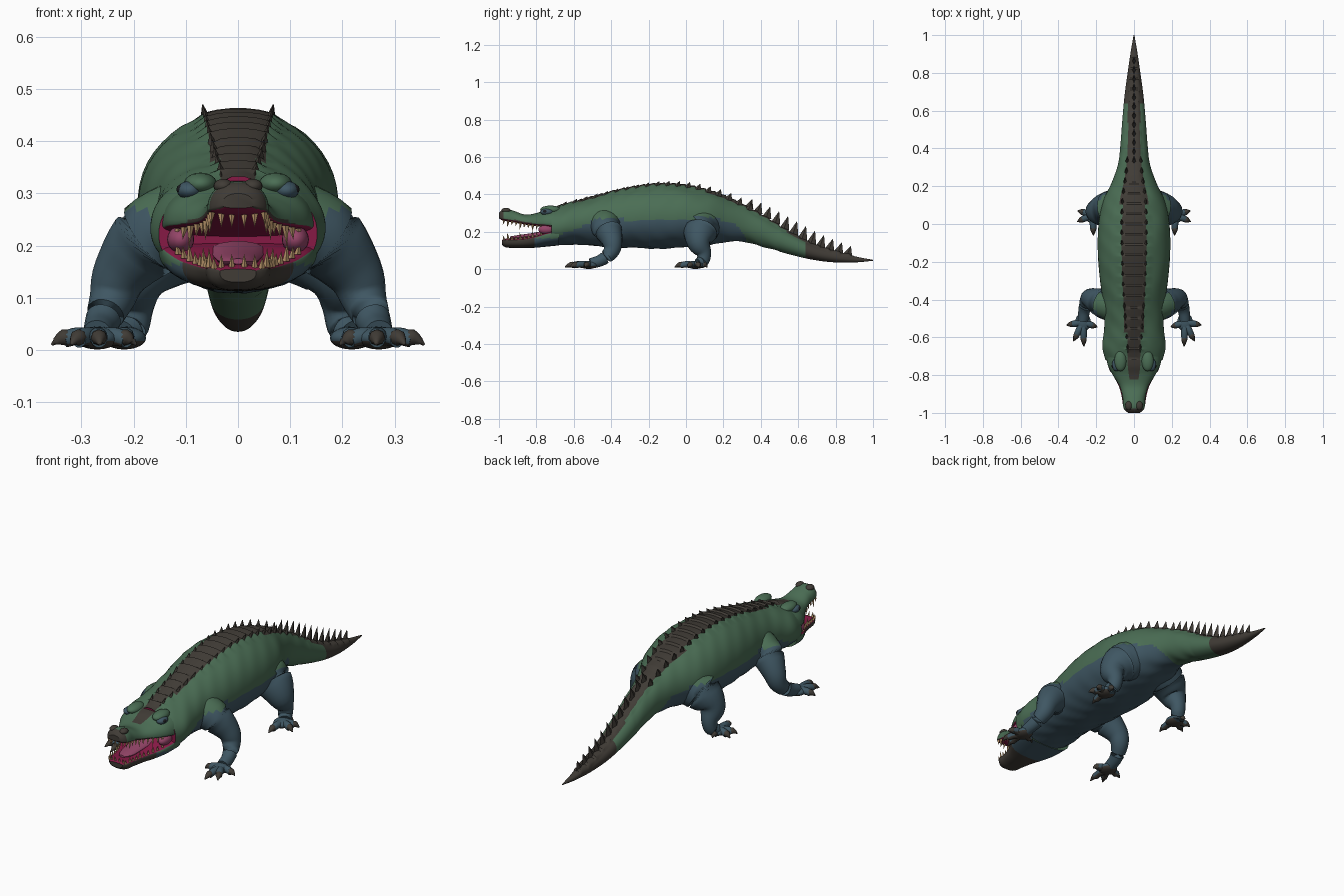
import bpy, bmesh, math
from mathutils import Vector

if "Cube" in bpy.data.objects:
    bpy.data.objects.remove(bpy.data.objects["Cube"], do_unlink=True)


def material(name, rgb):
    m = bpy.data.materials.new(name)
    m.use_nodes = True
    m.diffuse_color = (*rgb, 1)
    bsdf = m.node_tree.nodes["Principled BSDF"]
    bsdf.inputs["Base Color"].default_value = (*rgb, 1)
    bsdf.inputs["Roughness"].default_value = 0.8
    return m


MATS = [material("green_skin", (.07, .155, .09)), material("slate_skin", (.05, .095, .125)),
        material("dark_scute", (.052, .045, .037)), material("mouth_red", (.24, .01, .06)),
        material("tongue_pink", (.3, .06, .14)), material("tooth_tan", (.5, .31, .15)),
        material("eye_black", (.012, .012, .015))]
GREEN, SLATE, DARK, MOUTH, PINK, TOOTH, EYE = range(7)


def smooth_keys(keys, t):
    """Smooth interpolation through rows whose first entry is the position."""
    t = min(max(t, keys[0][0]), keys[-1][0])
    i = max(k for k in range(len(keys) - 1) if keys[k][0] <= t)
    a, b = keys[i], keys[i + 1]
    p, n = keys[max(i - 1, 0)], keys[min(i + 2, len(keys) - 1)]
    h = b[0] - a[0]
    s = (t - a[0]) / h
    out = []
    for c in range(1, len(a)):
        ma = (b[c] - p[c]) / (b[0] - p[0]) * h
        mb = (n[c] - a[c]) / (n[0] - a[0]) * h
        out.append(a[c] * (1 + 2 * s) * (1 - s) ** 2 + ma * s * (1 - s) ** 2
                   + b[c] * s * s * (3 - 2 * s) + mb * s * s * (s - 1))
    return out


def finish(name, bm, rule, angle=35):
    bmesh.ops.recalc_face_normals(bm, faces=bm.faces)
    bm.normal_update()
    for f in bm.faces:
        f.material_index = rule(f.calc_center_median(), f.normal)
    mesh = bpy.data.meshes.new(name)
    bm.to_mesh(mesh)
    bm.free()
    for m in MATS:
        mesh.materials.append(m)
    ob = bpy.data.objects.new(name, mesh)
    bpy.context.collection.objects.link(ob)
    bpy.ops.object.select_all(action='DESELECT')
    ob.select_set(True)
    bpy.context.view_layer.objects.active = ob
    bpy.ops.object.shade_smooth_by_angle(angle=math.radians(angle))
    return ob


def bridge(bm, rings):
    rings = [[bm.verts.new(p) for p in r] for r in rings]
    n = len(rings[0])
    for a, b in zip(rings, rings[1:]):
        for i in range(n):
            bm.faces.new((a[i], a[(i + 1) % n], b[(i + 1) % n], b[i]))
    bm.faces.new(rings[0])
    bm.faces.new(rings[-1])


def loft(name, keys, mid, power, count, rule, bump=None, sides=48):
    """Skin of rounded sections along y; rows are y, half width, bottom, top."""
    rings = []
    for k in range(count + 1):
        y = keys[0][0] + (keys[-1][0] - keys[0][0]) * k / count
        w, lo, hi = smooth_keys(keys, y)
        zc, ring = lo + mid * (hi - lo), []
        for i in range(sides):
            a = math.tau * (i + .5) / sides
            c, s = math.cos(a), math.sin(a)
            x = w * math.copysign(abs(c) ** (2 / power), c)
            z = zc + (hi - zc if s > 0 else zc - lo) * math.copysign(abs(s) ** (2 / power), s)
            ring.append(Vector((x, y, z + (bump(x, y, s) if bump else 0))))
        rings.append(ring)
    bm = bmesh.new()
    bridge(bm, rings)
    return finish(name, bm, rule)


def tube(bm, path, steps=14, sides=14, flat=1):
    """Round limb through rows x, y, z, radius."""
    keys = [(i, *p) for i, p in enumerate(path)]
    pts = [smooth_keys(keys, (len(path) - 1) * k / steps) for k in range(steps + 1)]
    rings = []
    for k, p in enumerate(pts):
        d = Vector(pts[min(k + 1, steps)][:3]) - Vector(pts[max(k - 1, 0)][:3])
        u = d.cross(Vector((.3, 1, .05)) if abs(d.normalized().z) > .6 else Vector((0, 0, 1))).normalized()
        v = d.cross(u).normalized() * flat
        rings.append([Vector(p[:3]) + p[3] * (u * math.cos(t) + v * math.sin(t))
                      for t in (math.tau * i / sides for i in range(sides))])
    bridge(bm, rings)


def ball(name, loc, size, rule):
    bm = bmesh.new()
    bmesh.ops.create_uvsphere(bm, u_segments=20, v_segments=12, radius=1)
    for v in bm.verts:
        v.co = Vector(loc) + Vector(v.co[i] * size[i] for i in range(3))
    return finish(name, bm, rule if callable(rule) else lambda c, n: rule, 60)


def spike(bm, base, tip, along, across):
    """Four-sided pointed blade."""
    b, t = Vector(base), Vector(tip)
    ring = [bm.verts.new(b + Vector(o)) for o in
            ((0, -along, 0), (across, 0, 0), (0, along, 0), (-across, 0, 0))]
    top = bm.verts.new(t)
    bm.faces.new(ring)
    for i in range(4):
        bm.faces.new((ring[i], ring[(i + 1) % 4], top))


# Colour zones shared by trunk and limbs
STRIP = [(-.84, .015), (-.72, .03), (-.5, .05), (-.25, .065), (.1, .068), (.3, .042), (.62, .03)]
WATERLINE = [(-.72, .17), (-.6, .21), (-.45, .27), (-.2, .255), (0, .27), (.18, .265), (.3, .2), (.37, 0)]


def strip(y):
    return smooth_keys(STRIP, y)[0]


def skin(c, n):
    if c.y > .64 or (n.z > .2 and c.y > -.82 and abs(c.x) < strip(c.y)):
        return DARK
    return SLATE if c.z < smooth_keys(WATERLINE, c.y)[0] else GREEN


def trunk_rule(c, n):
    return MOUTH if n.y < -.95 and c.y < -.71 else skin(c, n)


def scutes(x, y, s):
    if s > 0 and abs(x) < strip(y) and y < .9:
        return .009 * ((y / .055) % 1)
    return .003 * math.sin(y * 42 + x * 9) * math.sin(x * 50 + y * 17) * (y < .5)


# Trunk and tail
BODY = [(-.72, .152, .125, .325), (-.65, .168, .13, .345), (-.55, .158, .13, .372), (-.45, .16, .12, .4),
        (-.3, .18, .115, .435), (-.15, .192, .11, .455), (0, .188, .118, .447), (.12, .165, .13, .42),
        (.22, .118, .145, .385), (.32, .084, .145, .335), (.42, .072, .118, .28), (.55, .062, .08, .2),
        (.68, .05, .05, .133), (.8, .034, .036, .095), (.92, .016, .037, .065), (1, .002, .045, .05)]
loft("trunk_and_tail", BODY, .48, 2.1, 190, trunk_rule, scutes)

# Jaws
UPPER = [(-1, .03, .272, .3), (-.985, .05, .262, .317), (-.96, .058, .256, .323), (-.92, .06, .25, .312),
         (-.86, .076, .238, .292), (-.8, .112, .23, .3), (-.75, .138, .223, .318), (-.68, .15, .21, .33)]
LOWER = [(-.985, .035, .13, .155), (-.965, .056, .117, .163), (-.92, .064, .114, .163), (-.86, .08, .113, .168),
         (-.8, .112, .115, .18), (-.75, .138, .12, .198), (-.68, .152, .127, .212)]


def upper_rule(c, n):
    if n.z < -.7:
        return MOUTH
    if c.y < -.975 or (c.y < -.8 and c.z < smooth_keys(UPPER, c.y)[1] + .014):
        return DARK
    return DARK if n.z > .3 and -.82 < c.y and abs(c.x) < strip(c.y) else GREEN


def lower_rule(c, n):
    if n.z > .7:
        return MOUTH
    return DARK if c.y < -.81 else SLATE if c.z < .165 else GREEN


loft("upper_jaw", UPPER, .2, 2.3, 40, upper_rule)
loft("lower_jaw", LOWER, .8, 2.6, 40, lower_rule)
bm = bmesh.new()
tube(bm, [(0, -.74, .19, .055), (0, -.82, .178, .045), (0, -.9, .17, .035), (0, -.94, .17, .015)], flat=.35)
finish("tongue", bm, lambda c, n: PINK)

# Teeth along both jaw rims
bm = bmesh.new()
for keys, row, sign in ((UPPER, 1, -1), (LOWER, 2, 1)):
    for i in range(10):
        y = -.972 + .022 * i
        k = smooth_keys(keys, y)
        size = .024 + .014 * (i % 3 == 1)
        for side in (-1, 1):
            x = side * k[0] * .9
            z = k[row] - sign * .006
            spike(bm, (x, y, z), (x * 1.03, y - .005, z + sign * size), .008, .007)
    for x in (-.032, -.012, .012, .032):
        z = smooth_keys(keys, -.975)[row] - sign * .004
        spike(bm, (x, -.972, z), (x, -.98, z + sign * .028), .006, .007)
finish("teeth", bm, lambda c, n: TOOTH, 20)

# Eyes, brows, nostrils and cheek lining
for side, word in ((-1, "right"), (1, "left")):
    ball(f"{word}_brow", (side * .072, -.725, .318), (.032, .055, .022), GREEN)
    ball(f"{word}_eye_socket", (side * .093, -.745, .306), (.024, .034, .018), SLATE)
    ball(f"{word}_eye", (side * .106, -.752, .308), (.012, .015, .01), EYE)
    ball(f"{word}_nostril", (side * .028, -.962, .314), (.019, .024, .014), DARK)
    ball(f"{word}_cheek_lining", (side * .11, -.745, .212), (.026, .045, .026), PINK)

# Back crest: paired rows over the trunk, one row down the tail
bm = bmesh.new()


def crest(x, y, height, along):
    w, lo, hi = smooth_keys(BODY, y)
    zc = (lo + hi) / 2
    z = zc + (hi - zc) * math.sqrt(max(0, 1 - (x / w) ** 2))
    spike(bm, (x, y, z - .008), (x * 1.12, y + along * .8, z + height), along, .011)


for i in range(19):
    y = -.66 + .055 * i
    for side in (-1, 1):
        crest(side * strip(y) * .88, y, .022 + .02 * max(0, y + .3), .027)
for i in range(12):
    y = .33 + .048 * i
    crest(0, y, .045 + .025 * math.sin(math.pi * i / 11), .03)
finish("back_crest", bm, lambda c, n: DARK, 20)

# Legs and clawed feet
FRONT = [(.09, -.44, .25, .085), (.165, -.42, .215, .078), (.222, -.395, .15, .056),
         (.243, -.4, .095, .043), (.262, -.45, .05, .032), (.27, -.51, .03, .028)]
HIND = [(.08, .09, .24, .1), (.15, .075, .2, .092), (.195, .07, .14, .065),
        (.2, .095, .085, .04), (.205, .09, .045, .034), (.22, .065, .03, .028)]
FRONT_TOES = [(.195, -.545), (.265, -.648), (.32, -.62), (.357, -.535)]
HIND_TOES = [(.215, -.06), (.3, .012), (.298, .07), (.23, .115)]


def foot_rule(c, n):
    return DARK if n.z < -.5 else SLATE


for pair, leg, palm, toes in (("front", FRONT, (.27, -.52), FRONT_TOES), ("hind", HIND, (.218, .05), HIND_TOES)):
    for side, word in ((-1, "right"), (1, "left")):
        bm = bmesh.new()
        tube(bm, [(side * x, y, z, r) for x, y, z, r in leg], 24, 20)
        finish(f"{word}_{pair}_leg", bm, skin, 60)
        px, py = palm
        ball(f"{word}_{pair}_palm", (side * px, py, .023), (.042, .048, .022), foot_rule)
        bm, claws = bmesh.new(), bmesh.new()
        for tx, ty in toes:
            def at(t, z, r):
                return side * (px + (tx - px) * t), py + (ty - py) * t, z, r
            tube(bm, [at(.1, .022, .02), at(.45, .026, .018), at(.72, .02, .016)], 8, 10)
            tube(claws, [at(.6, .022, .012), at(.72, .024, .016), at(.88, .018, .009), at(1, .01, .002)], 8, 8)
        finish(f"{word}_{pair}_toes", bm, foot_rule, 60)
        finish(f"{word}_{pair}_claws", claws, lambda c, n: DARK, 60)
